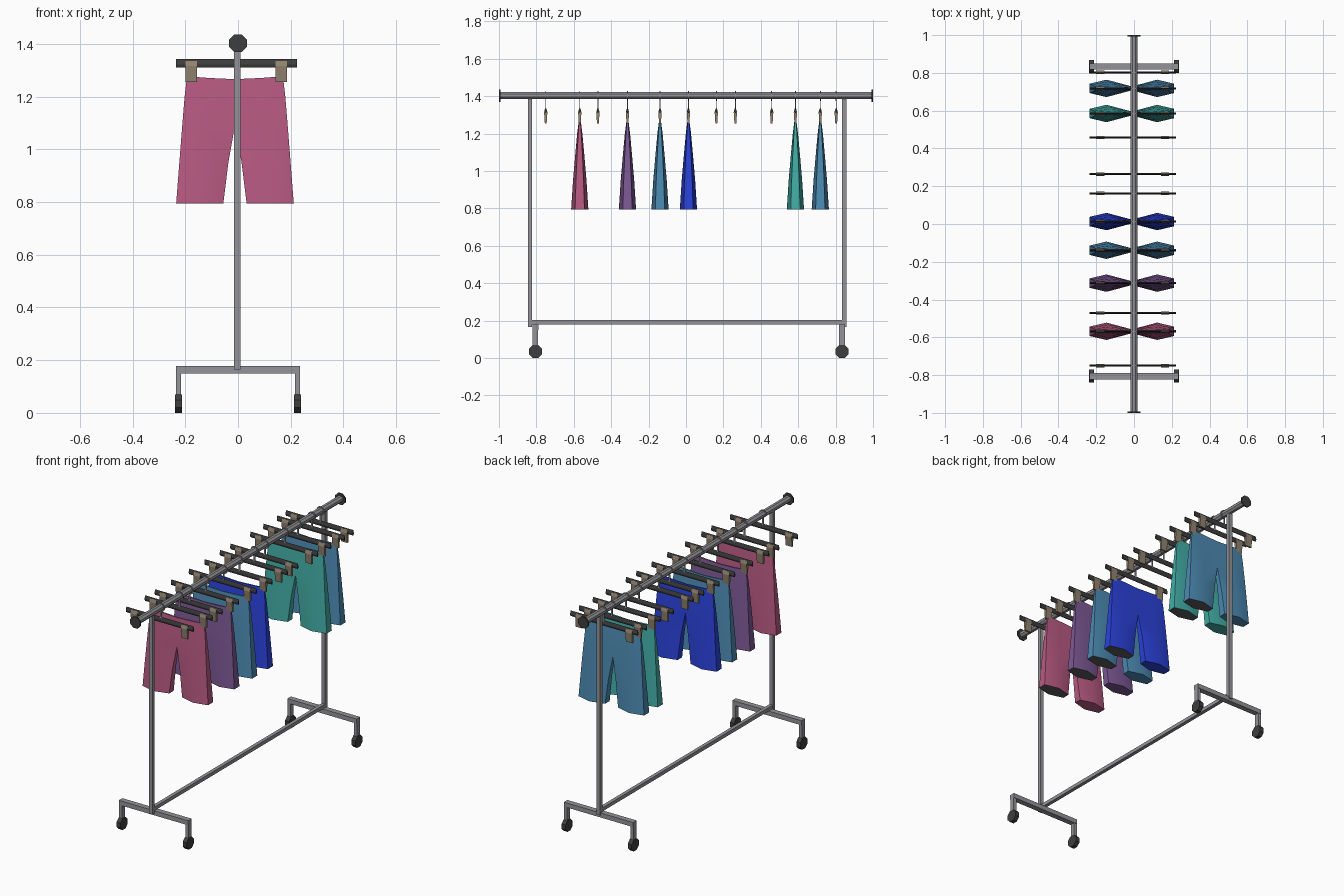
import bpy, bmesh, math
from mathutils import Matrix

if "Cube" in bpy.data.objects:
    bpy.data.objects.remove(bpy.data.objects["Cube"])


def mat(name, r, g, b):
    lin = lambda c: (c / 255 / 12.92) if c < 11 else ((c / 255 + 0.055) / 1.055) ** 2.4
    m = bpy.data.materials.new(name)
    m.diffuse_color = (lin(r), lin(g), lin(b), 1)
    m.use_nodes = True
    m.node_tree.nodes["Principled BSDF"].inputs["Base Color"].default_value = m.diffuse_color
    return m


METAL = mat("grey_metal", 148, 148, 152)
DARK = mat("dark_plastic", 62, 62, 62)
CLIP = mat("tan_clip", 146, 131, 112)
HEM = mat("hem_shadow_grey", 90, 90, 90)
PINK = mat("pink_cloth", 184, 90, 130)
PURPLE = mat("purple_cloth", 124, 88, 148)
STEEL = mat("steel_blue_cloth", 76, 138, 178)
BLUE = mat("bright_blue_cloth", 42, 66, 218)
TEAL = mat("teal_cloth", 66, 172, 165)


def finish(name, bm, *mats):
    bmesh.ops.recalc_face_normals(bm, faces=bm.faces)
    me = bpy.data.meshes.new(name)
    bm.to_mesh(me)
    bm.free()
    for m in mats:
        me.materials.append(m)
    ob = bpy.data.objects.new(name, me)
    bpy.context.collection.objects.link(ob)
    return ob


def box(name, x, y, z, m):
    """Box from (min, max) pairs on each axis."""
    bm = bmesh.new()
    c = [(a[0] + a[1]) / 2 for a in (x, y, z)]
    s = [a[1] - a[0] for a in (x, y, z)]
    bmesh.ops.create_cube(bm, size=1, matrix=Matrix.Translation(c) @ Matrix.Diagonal((*s, 1)))
    return finish(name, bm, m)


def octagon_rod(name, centre, apothem, length, axis, m):
    """Eight-sided rod along x or y, with a flat side down."""
    bm = bmesh.new()
    turn = Matrix.Rotation(math.pi / 2, 4, 'Y' if axis == 'x' else 'X')
    r = apothem / math.cos(math.pi / 8)
    bmesh.ops.create_cone(bm, cap_ends=True, segments=8, radius1=r, radius2=r, depth=length,
                          matrix=Matrix.Translation(centre) @ turn @ Matrix.Rotation(math.pi / 8, 4, 'Z'))
    return finish(name, bm, m)


def prism(name, profile, x0, x1, y, m):
    """Extrude a (y, z) profile along x."""
    bm = bmesh.new()
    a = [bm.verts.new((x0, y + p, z)) for p, z in profile]
    b = [bm.verts.new((x1, y + p, z)) for p, z in profile]
    bm.faces.new(a)
    bm.faces.new(b)
    for i in range(len(a)):
        j = (i + 1) % len(a)
        bm.faces.new((a[i], a[j], b[j], b[i]))
    return finish(name, bm, m)


# Frame: top rail with end caps, uprights, bottom bar
PX = -0.003
octagon_rod("top_rail", (0, 0, 1.403), 0.019, 1.99, 'y', METAL)
for s in (-1, 1):
    octagon_rod("rail_end_cap", (0, s * 0.996, 1.402), 0.034, 0.008, 'y', DARK)
box("bottom_bar", (PX - .011, PX + .011), (-.845, .857), (.18, .202), METAL)

for post_y, foot_y in ((-.834, -.805), (.846, .834)):
    box("upright_post", (PX - .012, PX + .012), (post_y - .0115, post_y + .0115), (.165, 1.4), METAL)
    box("foot_crossbar", (-.236, .236), (foot_y - .017, foot_y + .017), (.15, .178), METAL)
    for s in (-1, 1):
        xs = sorted((s * .216, s * .236))
        box("foot_leg", xs, (foot_y - .015, foot_y + .015), (.05, .17), METAL)
        octagon_rod("caster_wheel", (s * .2255, foot_y, .035), .035, .027, 'x', DARK)


def hook(y):
    """Flat ring hooked over the rail with a short stem."""
    bm = bmesh.new()
    rows = []
    for i in range(11):
        a = math.radians(-90 + 25 * i)
        rows.append([bm.verts.new((r * math.cos(a), y + t, 1.402 + r * math.sin(a)))
                     for r, t in ((.0205, -.0025), (.027, -.0025), (.027, .0025), (.0205, .0025))])
    for p, q in zip(rows, rows[1:]):
        for k in range(4):
            bm.faces.new((p[k], p[(k + 1) % 4], q[(k + 1) % 4], q[k]))
    bm.faces.new(rows[0])
    bm.faces.new(rows[-1])
    finish("hanger_hook", bm, METAL)
    box("hook_stem", (-.005, .005), (y - .002, y + .002), (1.335, 1.38), METAL)


def hanger(y):
    prism("hanger_bar", [(-.002, 1.31), (-.0055, 1.322), (0, 1.343), (.0055, 1.322), (.002, 1.31)],
          -.235, .223, y, DARK)
    for x0, x1 in ((-.2, -.156), (.142, .185)):
        prism("hanger_clip", [(-.005, 1.255), (-.009, 1.315), (-.003, 1.335),
                              (.003, 1.335), (.009, 1.315), (.005, 1.255)], x0, x1, y, CLIP)
    hook(y)


# Half-section rows: z outer, z inner, x outer, x middle, x inner, y outer, y middle, y inner
ROWS = [(1.277, 1.266, .182, .10, 0, .003, .005, .004),
        (1.20, 1.20, .191, .105, 0, .008, .014, .008),
        (1.09, 1.09, .200, .112, 0, .014, .024, .010),
        (.95, .95, .211, .124, .025, .020, .036, .017),
        (.795, .795, .223, .134, .044, .025, .046, .022)]
CROTCH = 2


def shorts(y, m):
    """Hexagonal legs lofted down from a flat waist."""
    bm = bmesh.new()
    for s in (-1, 1):
        rings = []
        for zo, zi, xo, xm, xi, yo, ym, yi in ROWS:
            zm = zo * .4 + zi * .6
            half = [(xi, yi, zi), (xm, ym, zm), (xo, yo, zo)]
            pts = half + [(a, -b, c) for a, b, c in reversed(half)]
            rings.append([bm.verts.new((-.0115 + s * a, y + b, c)) for a, b, c in pts])
        for i, (p, q) in enumerate(zip(rings, rings[1:])):
            for k in range(6 if i >= CROTCH else 5):   # inner leg only below the crotch
                bm.faces.new((p[k], p[(k + 1) % 6], q[(k + 1) % 6], q[k]))
        for k in (0, 1):                               # waist strip
            r = rings[0]
            bm.faces.new((r[k], r[k + 1], r[4 - k], r[5 - k]))
        bm.faces.new(rings[-1]).material_index = 1 if s > 0 else 0
    bmesh.ops.remove_doubles(bm, verts=bm.verts, dist=.0005)
    ob = finish("shorts", bm, m, HEM)
    bpy.ops.object.select_all(action='DESELECT')
    ob.select_set(True)
    bpy.context.view_layer.objects.active = ob
    bpy.ops.object.shade_smooth_by_angle(angle=math.radians(65))


# Hangers along the rail, some holding shorts
for y, cloth in ((-.75, None), (-.568, PINK), (-.471, None), (-.313, PURPLE), (-.139, STEEL),
                 (.013, BLUE), (.162, None), (.264, None), (.458, None), (.585, TEAL),
                 (.718, STEEL), (.803, None)):
    hanger(y)
    if cloth:
        shorts(y, cloth)
